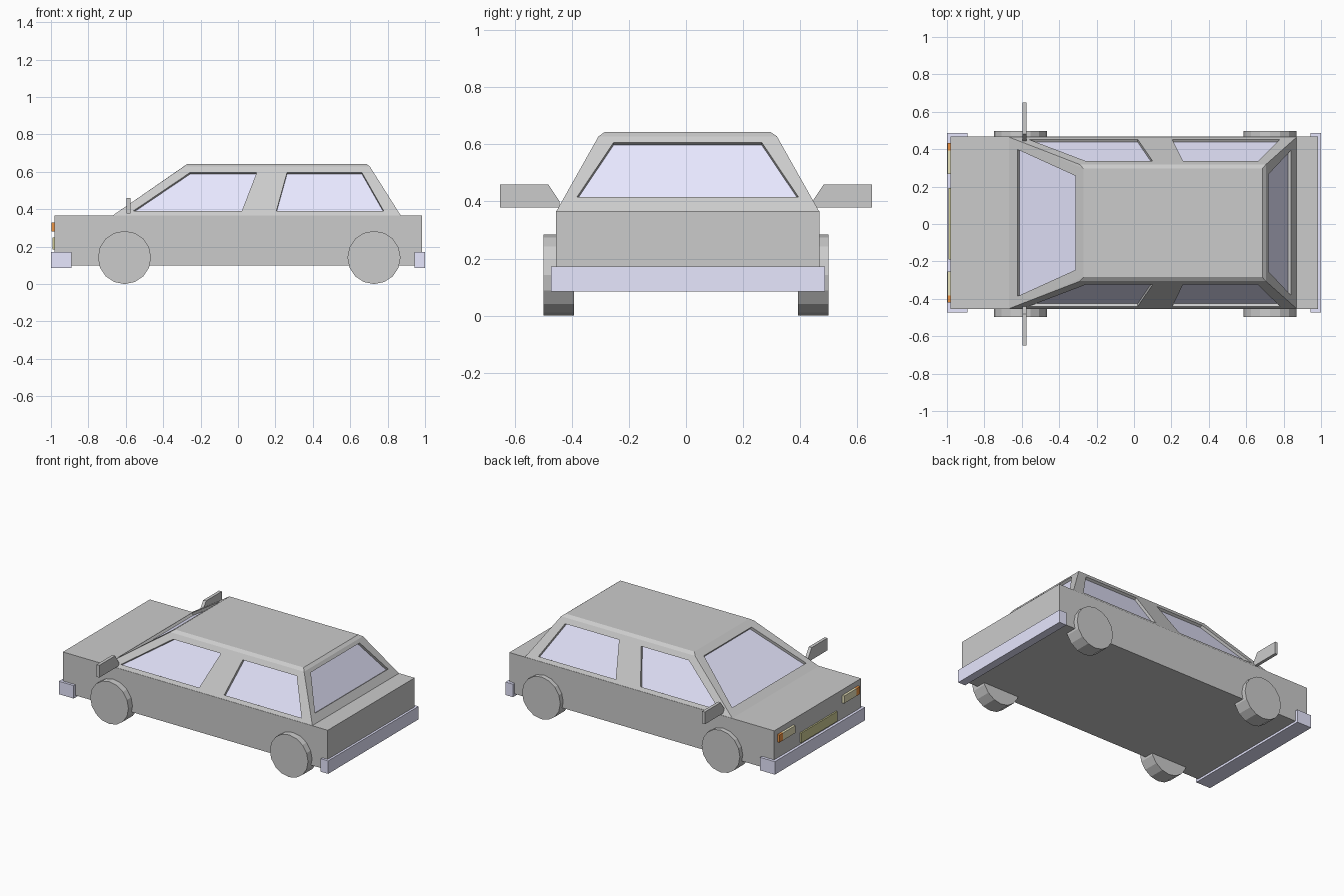
import bpy, bmesh, math
from mathutils import Vector

if "Cube" in bpy.data.objects:
    bpy.data.objects.remove(bpy.data.objects["Cube"])

CY = 0.006  # the bodywork sits slightly off the y centre


def material(name, rgb):
    m = bpy.data.materials.new(name)
    m.diffuse_color = (*rgb, 1)
    m.use_nodes = True
    m.node_tree.nodes["Principled BSDF"].inputs["Base Color"].default_value = m.diffuse_color
    return m


LILAC = material("lilac", (0.8, 0.8, 1.0))
ORANGE = material("orange", (0.85, 0.3, 0.06))
CREAM = material("cream", (0.8, 0.76, 0.5))
OLIVE = material("olive", (0.62, 0.6, 0.3))


def hull(name, points, mat=None):
    """Convex solid around a set of points, with flat faces merged."""
    bm = bmesh.new()
    for p in points:
        bm.verts.new(p)
    bmesh.ops.convex_hull(bm, input=bm.verts[:])
    bmesh.ops.dissolve_limit(bm, angle_limit=math.radians(1), verts=bm.verts[:], edges=bm.edges[:])
    bmesh.ops.recalc_face_normals(bm, faces=bm.faces[:])
    me = bpy.data.meshes.new(name)
    bm.to_mesh(me)
    bm.free()
    ob = bpy.data.objects.new(name, me)
    bpy.context.collection.objects.link(ob)
    if mat:
        me.materials.append(mat)
    return ob


def box(name, xs, ys, zs, mat=None):
    return hull(name, [(x, y + CY, z) for x in xs for y in ys for z in zs], mat)


# Lower body
box("body", (-0.982, 0.985), (-0.461, 0.461), (0.1, 0.367))

# Cabin: tapered rings up to a chamfered roof (z, rear x, front x, half width)
Z0, Z1 = 0.367, 0.628
rings = [(Z0 - 0.002, 0.871, -0.672, 0.46), (Z1, 0.705, -0.29, 0.312), (0.643, 0.686, -0.27, 0.29)]
cabin = hull("cabin", [(x, CY + s * w, z) for z, a, b, w in rings for x in (a, b) for s in (1, -1)])


def lerp(a, b, z):
    return a + (b - a) * (z - Z0) / (Z1 - Z0)


def window(name, pts):
    """Recess a pane into the cabin and put glass at the bottom of the recess."""
    pts = [Vector(p) for p in pts]
    n = (pts[1] - pts[0]).cross(pts[2] - pts[0]).normalized()
    mid = sum(pts, Vector()) / 4
    if n.dot(mid - Vector((mid.x * 0.5, CY, 0.2))) < 0:
        n = -n
    cut = hull(name + "_cutter", [p + n * d for p in pts for d in (0.03, -0.02)])
    cut.hide_render = True
    cut.hide_set(True)
    mod = cabin.modifiers.new(name, 'BOOLEAN')
    mod.operation = 'DIFFERENCE'
    mod.solver = 'EXACT'
    mod.object = cut
    hull(name + "_glass", [p + n * d for p in pts for d in (-0.018, -0.025)], LILAC)


# Windscreen and rear window
def cross_window(name, x0, x1, z0, z1, w0, w1):
    window(name, [(lerp(x0, x1, z), CY + y, z)
                  for y, z in ((-w0, z0), (w0, z0), (w1, z1), (-w1, z1))])


cross_window("windscreen", -0.67, -0.29, 0.4, 0.612, 0.392, 0.252)
cross_window("rear_window", 0.87, 0.705, 0.415, 0.607, 0.388, 0.259)

# Side windows
front_pane = [(-0.562, 0.39), (0.02, 0.39), (0.1, 0.596), (-0.257, 0.596)]
rear_pane = [(0.205, 0.39), (0.78, 0.39), (0.663, 0.596), (0.262, 0.596)]
for side, s in (("left", 1), ("right", -1)):
    for part, pane in (("front", front_pane), ("rear", rear_pane)):
        window(f"{part}_{side}_window",
               [(x, CY + s * lerp(0.46, 0.312, z), z) for x, z in pane])

    # Door mirror
    outline = [(0.65, 0.378), (0.65, 0.46), (0.482, 0.46), (0.442, 0.4), (0.442, 0.378)]
    hull(f"{side}_mirror", [(x, s * y, z) for y, z in outline for x in (-0.596, -0.575)])

    # Indicator and headlight
    box(f"{side}_indicator", (-0.998, -0.975), (s * 0.388, s * 0.427), (0.28, 0.33), ORANGE)
    box(f"{side}_headlight", (-0.998, -0.975), (s * 0.26, s * 0.388), (0.28, 0.33), CREAM)

    # Wheels
    for part, x in (("front", -0.607), ("rear", 0.727)):
        bpy.ops.mesh.primitive_cylinder_add(vertices=16, radius=0.142, depth=0.106,
                                            location=(x, s * 0.445, 0.142),
                                            rotation=(math.pi / 2, 0, 0))
        bpy.context.object.name = f"{part}_{side}_wheel"

# Bumpers and front plate
box("front_bumper", (-1.0, -0.89), (-0.478, 0.48), (0.085, 0.172), LILAC)
box("rear_bumper", (0.945, 1.0), (-0.478, 0.48), (0.085, 0.172), LILAC)
box("front_plate", (-0.992, -0.975), (-0.195, 0.187), (0.184, 0.25), OLIVE)
